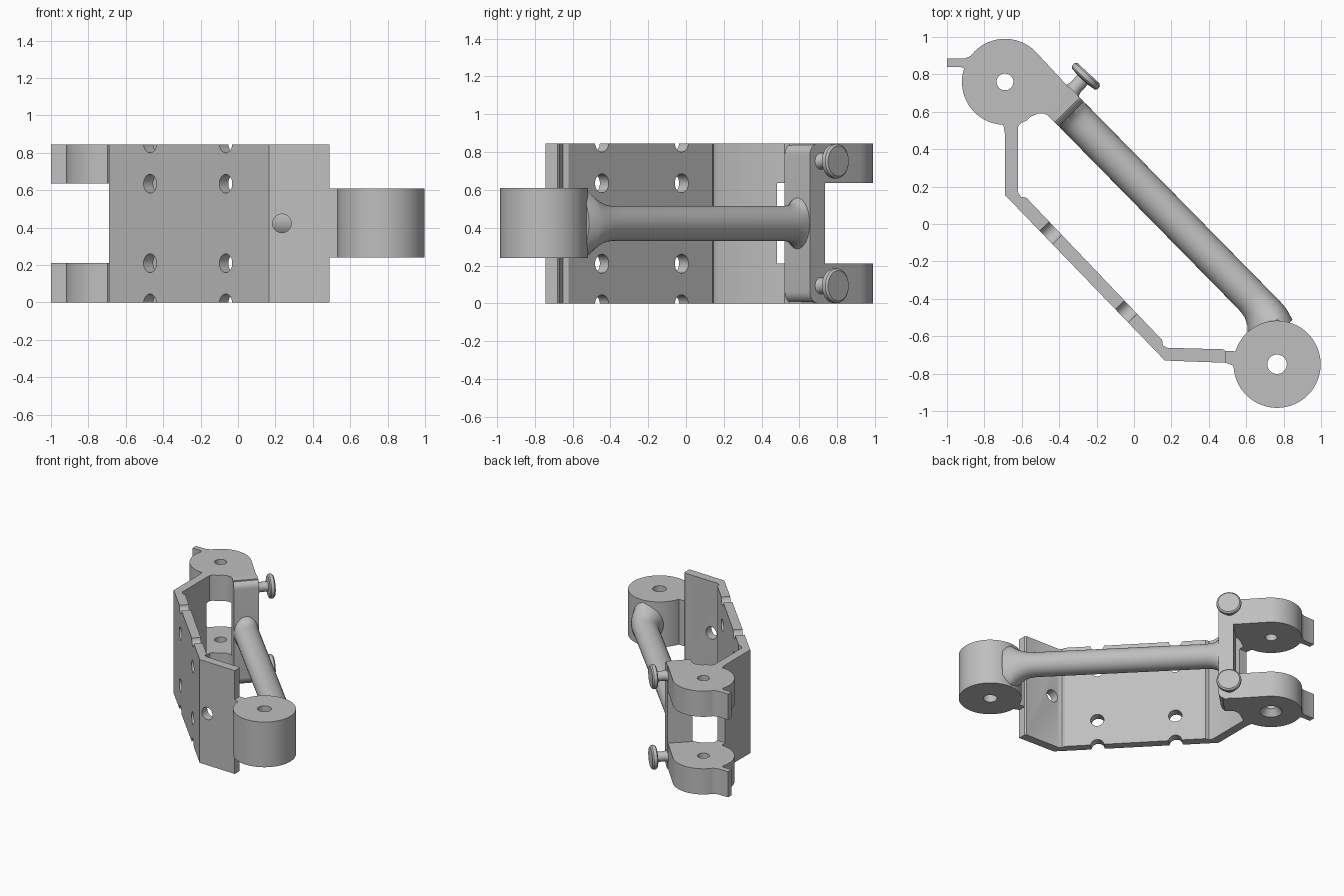
import bpy, bmesh, math
from mathutils import Matrix, Vector

old = bpy.data.objects.get("Cube")
if old:
    bpy.data.objects.remove(old)

HEIGHT = 0.845
MID = HEIGHT / 2
TURN = Matrix.Rotation(math.radians(-45.5), 4, 'Z')   # frame of the slanted arm

grey = bpy.data.materials.new("plain grey")
grey.use_nodes = True
colour = (0.52, 0.52, 0.52, 1)
grey.diffuse_color = colour
grey.node_tree.nodes["Principled BSDF"].inputs["Base Color"].default_value = colour


def finish(bm, name, matrix=Matrix()):
    bmesh.ops.recalc_face_normals(bm, faces=bm.faces)
    mesh = bpy.data.meshes.new(name)
    bm.to_mesh(mesh)
    bm.free()
    mesh.transform(matrix)
    mesh.materials.append(grey)
    obj = bpy.data.objects.new(name, mesh)
    bpy.context.collection.objects.link(obj)
    return obj


def extrude(name, points, z0, z1):
    bm = bmesh.new()
    face = bm.faces.new([bm.verts.new((x, y, z0)) for x, y in points])
    top = bmesh.ops.extrude_face_region(bm, geom=[face])["geom"]
    verts = [v for v in top if isinstance(v, bmesh.types.BMVert)]
    bmesh.ops.translate(bm, verts=verts, vec=(0, 0, z1 - z0))
    return finish(bm, name)


def loft(name, rings, matrix, count=40):
    """Skin ellipses along local x: (x, centre y, radius y, radius z)."""
    bm = bmesh.new()
    loops = []
    for x, cy, ry, rz in rings:
        turns = [2 * math.pi * i / count for i in range(count)]
        loops.append([bm.verts.new((x, cy + ry * math.cos(t), rz * math.sin(t))) for t in turns])
    for a, b in zip(loops, loops[1:]):
        for i in range(count):
            j = (i + 1) % count
            bm.faces.new((a[i], a[j], b[j], b[i]))
    bm.faces.new(loops[0])
    bm.faces.new(loops[-1])
    return finish(bm, name, matrix)


def arc(cx, cy, r, a0, a1, steps):
    angles = [math.radians(a0 + (a1 - a0) * i / steps) for i in range(steps + 1)]
    return [(cx + r * math.cos(a), cy + r * math.sin(a)) for a in angles]


def drill(obj, centre, axis, r0, r1=None, depth=0.5):
    bm = bmesh.new()
    bmesh.ops.create_cone(bm, cap_ends=True, segments=32, radius1=r0,
                          radius2=r0 if r1 is None else r1, depth=depth)
    rot = Vector(axis).to_track_quat('Z', 'Y').to_matrix().to_4x4()
    cutter = finish(bm, "cutter", Matrix.Translation(centre) @ rot)
    cutter.hide_render = True
    mod = obj.modifiers.new("drill", 'BOOLEAN')
    mod.operation = 'DIFFERENCE'
    mod.solver = 'EXACT'
    mod.object = cutter
    bpy.context.view_layer.objects.active = obj
    bpy.ops.object.modifier_apply(modifier=mod.name)
    bpy.data.objects.remove(cutter)


parts = []

# Bent mounting plate with drilled and notched slanted panel
strap = extrude("mounting_plate", [
    (-0.69, 0.48), (-0.69, 0.155), (0.165, -0.73), (0.49, -0.742), (0.49, -0.68),
    (0.48, -0.67), (0.18, -0.662), (0.155, -0.65), (0.15, -0.62), (-0.575, 0.14),
    (-0.605, 0.145), (-0.62, 0.17), (-0.62, 0.48)], 0, HEIGHT)
for x, y in ((-0.47, -0.072), (-0.065, -0.491)):
    for z in (-0.005, 0.21, 0.635, HEIGHT + 0.005):
        drill(strap, (x, y, z), (0.719, 0.695, 0), 0.05)
drill(strap, (0.235, -0.7, MID), (0, 1, 0), 0.05)
parts.append(strap)

# Pair of hinge lugs with stop tabs
hinge = (-0.69, 0.76)
lug_outline = (arc(*hinge, 0.23, 44.5, 143, 24)
               + [(-0.905, 0.885), (-1, 0.885), (-1, 0.84), (-0.925, 0.84), (-0.908, 0.83)]
               + arc(*hinge, 0.23, 165, 268, 24)
               + [(-0.69, 0.48), (-0.62, 0.48), (-0.62, 0.52), (-0.605, 0.54), (-0.575, 0.553),
                  (-0.55, 0.575), (-0.515, 0.59), (-0.48, 0.59), (-0.45, 0.575),
                  (-0.42, 0.545), (-0.295, 0.673)])
for name, z0, z1 in (("lower_lug", 0, 0.21), ("upper_lug", 0.635, HEIGHT)):
    lug = extrude(name, lug_outline, z0, z1)
    drill(lug, (*hinge, (z0 + z1) / 2), (0, 0, 1), 0.045)
    if z0 == 0:
        drill(lug, (*hinge, 0.02), (0, 0, 1), 0.09, 0.045, 0.06)
    parts.append(lug)

# Upright crossbar joining the lugs, rounded at its outer corners
bm = bmesh.new()
bmesh.ops.create_cube(bm, size=1)
bmesh.ops.scale(bm, vec=(0.112, 0.19, HEIGHT), verts=bm.verts)
bmesh.ops.translate(bm, vec=(-0.711, 0.173, MID), verts=bm.verts)
corners = [e for e in bm.edges
           if all(v.co.x > -0.7 for v in e.verts) and abs(e.verts[0].co.z - e.verts[1].co.z) < 0.01]
bmesh.ops.bevel(bm, geom=corners, offset=0.06, segments=8, profile=0.5, affect='EDGES')
parts.append(finish(bm, "crossbar", TURN))

# Round arm flaring into the crossbar and the end eye
lift = Matrix.Translation((0, 0, MID)) @ TURN
parts.append(loft("arm", [
    (-0.70, 0.173, 0.092, 0.15), (-0.655, 0.173, 0.093, 0.135), (-0.635, 0.173, 0.094, 0.11),
    (-0.60, 0.173, 0.094, 0.097), (-0.56, 0.173, 0.094, 0.0925), (0.72, 0.173, 0.094, 0.0925),
    (0.77, 0.17, 0.097, 0.098), (0.81, 0.16, 0.107, 0.112), (0.84, 0.147, 0.12, 0.13),
    (0.87, 0.138, 0.127, 0.152), (0.90, 0.132, 0.13, 0.18), (0.96, 0.12, 0.125, 0.182)], lift))

# End eye with the short tongue that reaches the plate
eye = (0.765, -0.75)
ring = extrude("end_eye", arc(*eye, 0.233, 163, -178, 72)
               + [(0.49, -0.742), (0.49, -0.68), (0.52, -0.678)], 0.24, 0.61)
drill(ring, (*eye, MID), (0, 0, 1), 0.052)
parts.append(ring)

# Two headed pegs on the crossbar
for name, z in (("lower_peg", 0.093), ("upper_peg", 0.752)):
    base = Matrix.Translation((-0.36, 0.68, z)) @ Matrix.Rotation(math.radians(47), 4, 'Z')
    profile = [(-0.02, 0.06), (0.03, 0.055), (0.05, 0.043), (0.07, 0.038), (0.125, 0.038),
               (0.13, 0.082), (0.138, 0.091), (0.15, 0.093), (0.162, 0.091), (0.172, 0.08)]
    parts.append(loft(name, [(x, 0, r, r) for x, r in profile], base))

# Smooth round surfaces while keeping hard edges
bpy.ops.object.select_all(action='DESELECT')
for obj in parts:
    obj.select_set(True)
bpy.context.view_layer.objects.active = parts[0]
bpy.ops.object.shade_smooth_by_angle(angle=math.radians(32))
